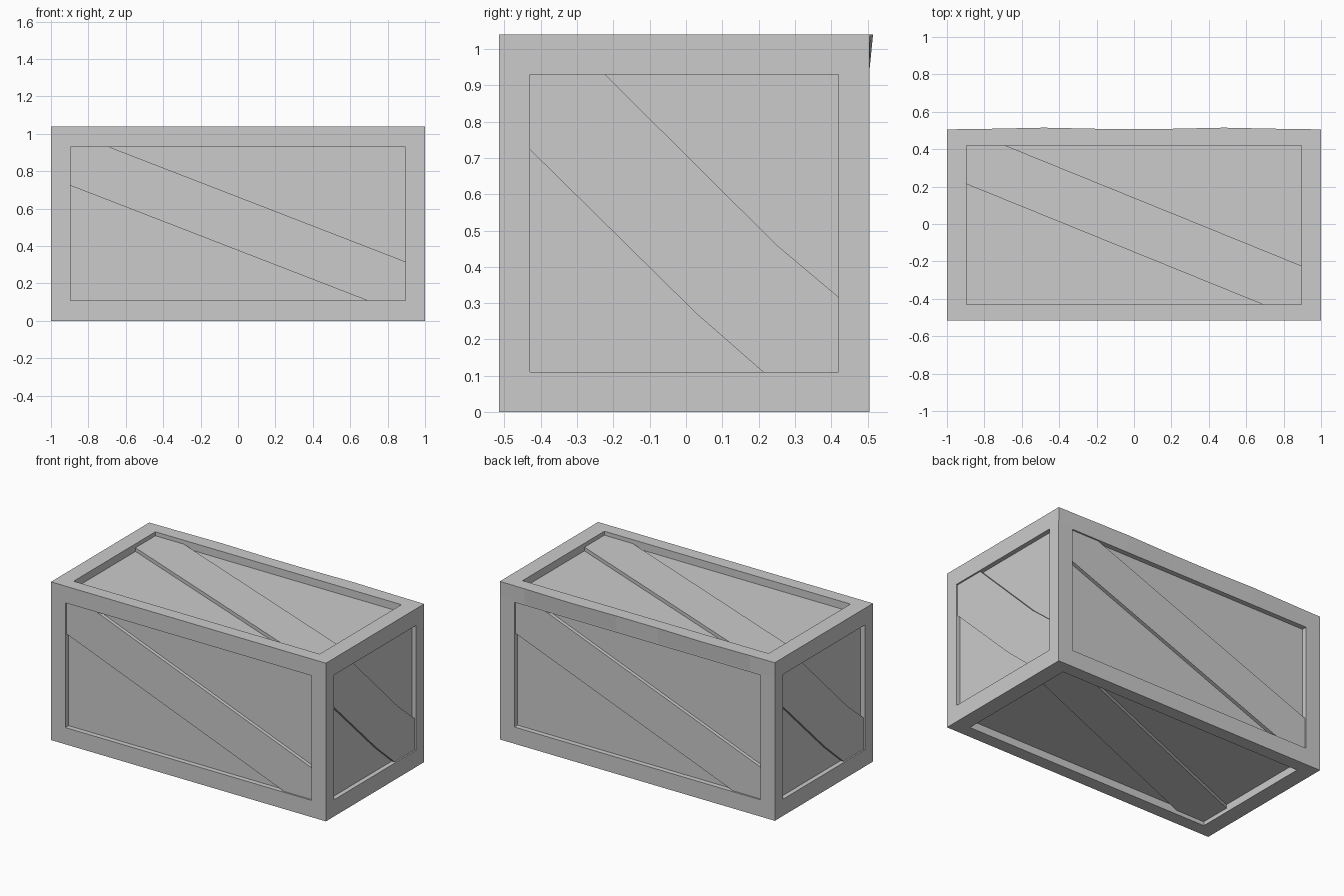
import bpy, bmesh
from mathutils import Vector

if "Cube" in bpy.data.objects:
    bpy.data.objects.remove(bpy.data.objects["Cube"])

C = Vector((0, -0.005, 0.52))      # box centre
H = Vector((1.0, 0.51, 0.52))      # outer half sizes
I = Vector((0.895, 0.425, 0.41))   # half sizes of the recessed openings
CUT = 0.207                        # brace corner offset
X, Y, Z = Vector((1, 0, 0)), Vector((0, 1, 0)), Vector((0, 0, 1))


def half(size, axis):
    return sum(abs(axis[i]) * size[i] for i in range(3))


def finish(bm, name):
    bmesh.ops.remove_doubles(bm, verts=bm.verts, dist=1e-5)
    bmesh.ops.recalc_face_normals(bm, faces=bm.faces)
    mesh = bpy.data.meshes.new(name)
    bm.to_mesh(mesh)
    bm.free()
    obj = bpy.data.objects.new(name, mesh)
    bpy.context.collection.objects.link(obj)
    return obj


def loop(bm, pts, u, v, n, depth):
    d = half(H, n) - depth
    return [bm.verts.new(C + u * a + v * b + n * d) for a, b in pts]


def bridge(bm, r1, r2):
    k = len(r1)
    for i in range(k):
        j = (i + 1) % k
        bm.faces.new((r1[i], r1[j], r2[j], r2[i]))


def rect(size, u, v):
    a, b = half(size, u), half(size, v)
    return [(-a, -b), (a, -b), (a, b), (-a, b)]


# side name, right axis, up axis, panel depth, brace depth, kinked brace
sides = [
    ("front", X, Z, 0.033, 0.01, False),
    ("back", -X, Z, 0.033, 0.01, False),
    ("right", Y, Z, 0.03, 0.01, True),
    ("left", -Y, Z, 0.03, 0.01, True),
    ("top", X, Y, 0.05, 0.026, False),
    ("bottom", X, -Y, 0.05, 0.026, False),
]

shell = bmesh.new()
for name, u, v, panel, brace, kinked in sides:
    n = u.cross(v)
    # frame border, recess walls and panel
    inner = rect(I, u, v)
    outer_ring = loop(shell, rect(H, u, v), u, v, n, 0)
    edge_ring = loop(shell, inner, u, v, n, 0)
    panel_ring = loop(shell, inner, u, v, n, panel)
    bridge(shell, outer_ring, edge_ring)
    bridge(shell, edge_ring, panel_ring)
    shell.faces.new(panel_ring)

    # diagonal brace board
    a, b = half(I, u), half(I, v)
    low = [(0.035, -0.25)] if kinked else []
    high = [(0.255, -0.06)] if kinked else []
    outline = ([(-a, b), (-a, b - CUT)] + low + [(a - CUT, -b), (a, -b), (a, CUT - b)]
               + high + [(CUT - a, b)])
    bm = bmesh.new()
    base = loop(bm, outline, u, v, n, panel)
    face = loop(bm, outline, u, v, n, brace)
    bridge(bm, base, face)
    bm.faces.new(base[::-1])
    bm.faces.new(face)
    finish(bm, name + "_brace")
finish(shell, "crate_frame")

# slight warp along the upper back edge
bm = bmesh.new()
yb, zt = C.y + H.y, C.z + H.z
warp = [(-1, 0.001), (-0.82, 0.003), (-0.48, 0.01), (-0.15, 0.003),
        (0.15, 0.003), (0.48, 0.01), (0.82, 0.003), (1, 0.001)]
rows = [[bm.verts.new(p) for p in ((x, yb, 0.94), (x, yb + d, zt), (x, yb, zt))]
        for x, d in warp]
for r1, r2 in zip(rows, rows[1:]):
    bridge(bm, r1, r2)
bm.faces.new(rows[0])
bm.faces.new(rows[-1][::-1])
finish(bm, "back_edge_warp")
